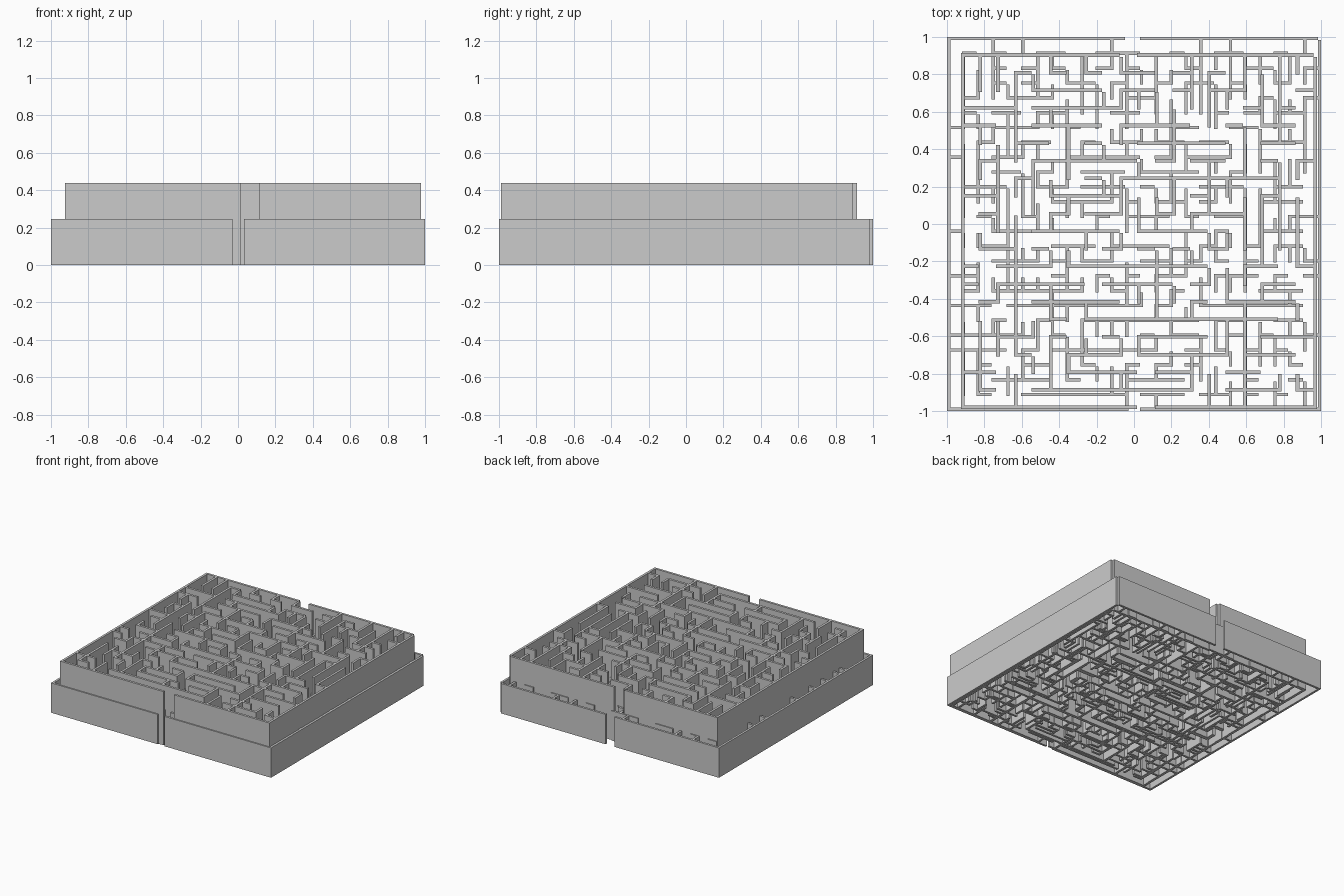
import bpy
import bmesh
import random

if "Cube" in bpy.data.objects:
    bpy.data.objects.remove(bpy.data.objects["Cube"])


def box(bm, x0, x1, y0, y1, z1):
    """Closed box standing on the ground."""
    geo = bmesh.ops.create_cube(bm, size=1)
    for v in geo["verts"]:
        v.co.x = x1 if v.co.x > 0 else x0
        v.co.y = y1 if v.co.y > 0 else y0
        v.co.z = z1 if v.co.z > 0 else 0


def expand(runs):
    """(line, start, end) runs -> set of unit walls (line, step)."""
    return {(line, s) for line, a, b in runs for s in range(a, b)}


def layout(n, rows, cols, front_gap, back_gap, clear_edge, seed):
    """Perfect maze that keeps the given wall runs wherever possible."""
    rng = random.Random(seed)
    keep_h, keep_v = expand(rows), expand(cols)
    edges = []
    for k in range(1, n):
        for s in range(n):
            first = -1 if clear_edge and s == 0 else 0
            edges.append((2 if (k, s) in keep_h else first, rng.random(), "h", k, s))
            first = -1 if clear_edge and s == n - 1 else 0
            edges.append((2 if (k, s) in keep_v else first, rng.random(), "v", k, s))
    parent = list(range(n * n))

    def find(a):
        while parent[a] != a:
            parent[a] = parent[parent[a]]
            a = parent[a]
        return a

    walls_h = {(k, s) for k in (0, n) for s in range(n)}
    walls_v = set(walls_h)
    walls_h -= {(0, front_gap), (n, back_gap)}
    for _, _, kind, k, s in sorted(edges):
        if kind == "h":
            a, b = find(k * n + s), find((k - 1) * n + s)
        else:
            a, b = find(s * n + k), find(s * n + k - 1)
        if a != b:
            parent[a] = b
        elif kind == "h":
            walls_h.add((k, s))
        else:
            walls_v.add((k, s))
    return walls_h, walls_v


def merged(walls, n):
    """Join neighbouring unit walls into straight runs."""
    for line in range(n + 1):
        s = 0
        while s < n:
            e = s
            while e < n and (line, e) in walls:
                e += 1
            if e > s:
                yield line, s, e
            s = e + 1


def maze(name, n, x0, y0, cell, thick, height, walls):
    bm = bmesh.new()
    for k, a, b in merged(walls[0], n):
        y = y0 + k * cell
        box(bm, x0 + a * cell, x0 + b * cell, y, y + thick, height)
    for k, a, b in merged(walls[1], n):
        x = x0 + k * cell
        box(bm, x, x + thick, y0 + a * cell, y0 + b * cell, height)
    me = bpy.data.meshes.new(name)
    bm.to_mesh(me)
    bm.free()
    bpy.context.collection.objects.link(bpy.data.objects.new(name, me))


# Low wide maze: straight wall runs (line, start, end)
low_rows = [(19, 0, 1), (17, 0, 1), (15, 0, 4), (12, 0, 1), (9, 0, 2), (7, 0, 2),
            (5, 0, 4), (4, 0, 2), (21, 4, 6), (20, 6, 8), (17, 8, 12), (15, 6, 8),
            (8, 4, 9), (7, 5, 11), (11, 13, 15), (4, 8, 10), (4, 12, 14), (19, 4, 6),
            (17, 16, 19), (10, 3, 6), (7, 18, 23), (6, 11, 17), (12, 21, 24), (1, 8, 12)]
low_cols = [(3, 24, 25), (5, 24, 25), (11, 24, 25), (17, 24, 25), (19, 24, 25),
            (24, 24, 25), (3, 21, 24), (4, 17, 20), (4, 8, 15), (1, 1, 6), (1, 12, 24),
            (12, 12, 15), (12, 0, 3), (20, 0, 6), (20, 8, 14), (24, 16, 20), (8, 15, 19),
            (6, 4, 6), (2, 1, 4), (2, 14, 18), (12, 20, 24), (17, 20, 23)]

# Tall inner maze
tall_rows = [(18, 4, 8), (17, 0, 2), (16, 0, 2), (16, 5, 7), (16, 10, 13), (16, 17, 19),
             (17, 5, 7), (15, 3, 5), (14, 4, 5), (14, 6, 9), (15, 11, 15), (14, 13, 15),
             (13, 9, 18), (12, 5, 7), (12, 8, 9), (12, 17, 18), (10, 4, 9), (10, 10, 14),
             (9, 1, 2), (9, 10, 11), (8, 7, 14), (8, 2, 5), (7, 3, 7), (7, 17, 19),
             (6, 4, 9), (6, 15, 19), (5, 7, 8), (5, 9, 14), (5, 15, 18), (4, 10, 13),
             (4, 17, 19), (3, 6, 9), (3, 11, 15), (2, 6, 10), (2, 11, 13), (2, 15, 17),
             (1, 5, 13), (1, 15, 18)]
tall_cols = [(2, 10, 15), (2, 18, 20), (3, 15, 19), (3, 5, 11), (5, 16, 17), (6, 13, 16),
             (9, 19, 20), (10, 17, 18), (11, 16, 18), (11, 5, 9), (12, 14, 16), (12, 6, 7),
             (14, 16, 19), (14, 11, 13), (16, 18, 20), (16, 9, 12), (16, 0, 5), (17, 8, 12),
             (18, 16, 20), (18, 12, 14), (13, 17, 20), (13, 1, 3), (15, 3, 5), (6, 2, 3)]

maze("low_outer_maze", 25, -1.0, -1.0, 0.0793, 0.018, 0.245,
     layout(25, low_rows, low_cols, 12, 12, True, 3))
maze("tall_inner_maze", 20, -0.925, -0.99, 0.0942, 0.019, 0.44,
     layout(20, tall_rows, tall_cols, 10, 9, False, 5))
